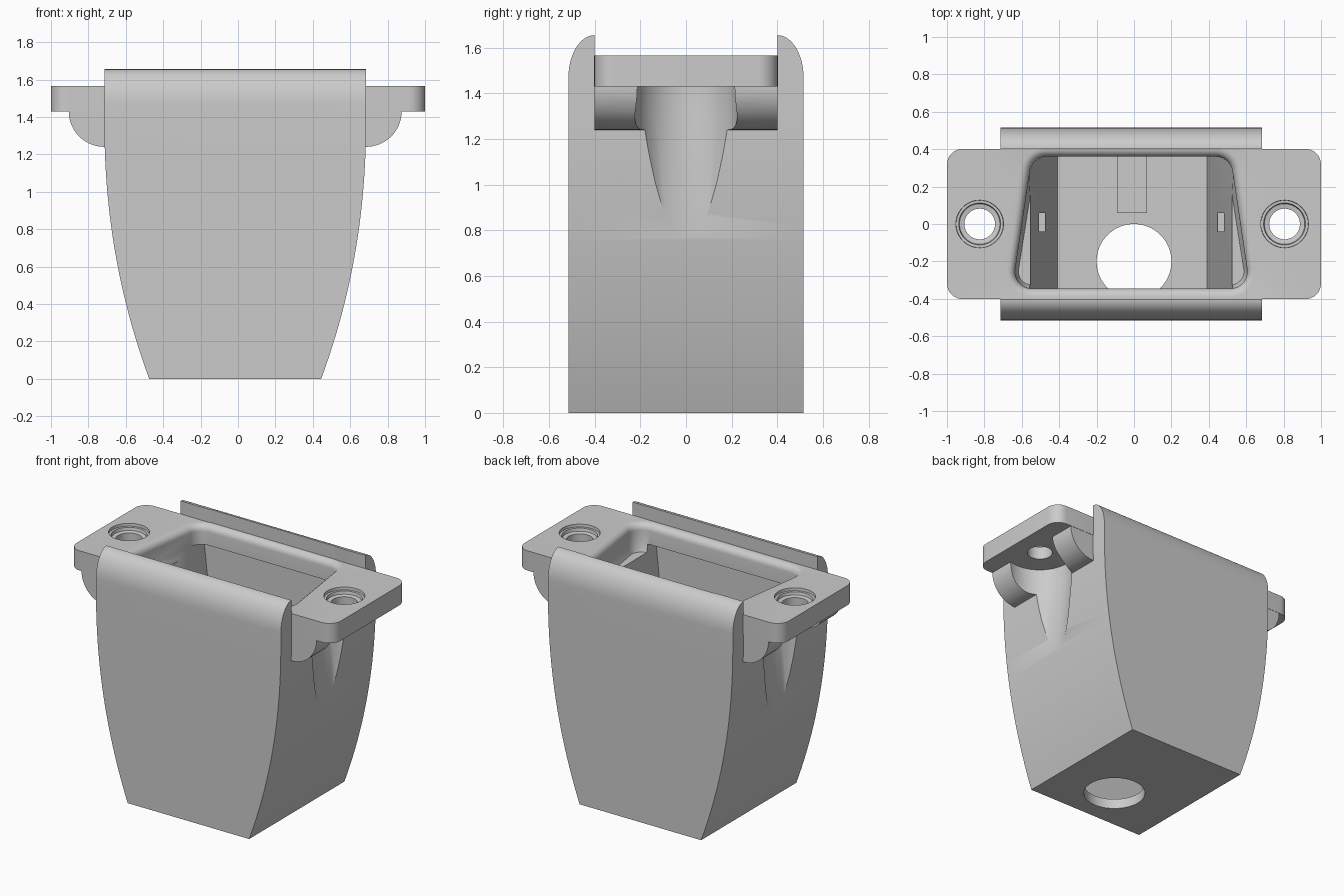
import bpy, bmesh, math
from mathutils import Vector

if "Cube" in bpy.data.objects:
    bpy.data.objects.remove(bpy.data.objects["Cube"])

CX = -0.015          # centre of the body
HOLES = (-0.825, 0.805)

grey = bpy.data.materials.new("warm grey plastic")
grey.diffuse_color = (0.6, 0.6, 0.6, 1)
grey.use_nodes = True
grey.node_tree.nodes["Principled BSDF"].inputs["Base Color"].default_value = grey.diffuse_color


def loft(name, loops):
    """Closed solid through equal-length loops of 3D points."""
    bm = bmesh.new()
    rows = [[bm.verts.new(p) for p in loop] for loop in loops]
    n = len(rows[0])
    for a, b in zip(rows, rows[1:]):
        for i in range(n):
            bm.faces.new((a[i], a[(i + 1) % n], b[(i + 1) % n], b[i]))
    bm.faces.new(rows[0][::-1])
    bm.faces.new(rows[-1])
    bmesh.ops.recalc_face_normals(bm, faces=bm.faces)
    mesh = bpy.data.meshes.new(name)
    bm.to_mesh(mesh)
    bm.free()
    obj = bpy.data.objects.new(name, mesh)
    bpy.context.collection.objects.link(obj)
    mesh.materials.append(grey)
    return obj


def prism(name, pts, axis, a, b):
    """Extrude a 2D outline along one axis."""
    def place(p, t):
        return {'x': (t, p[0], p[1]), 'y': (p[0], t, p[1]), 'z': (p[0], p[1], t)}[axis]
    return loft(name, [[place(p, t) for p in pts] for t in (a, b)])


def box(name, x0, x1, y0, y1, z0, z1):
    return prism(name, [(x0, y0), (x1, y0), (x1, y1), (x0, y1)], 'z', z0, z1)


def turned(name, x, y, profile, n=48):
    """Round solid about a vertical axis from (radius, z) pairs."""
    return loft(name, [[(x + r * math.cos(2 * math.pi * i / n),
                         y + r * math.sin(2 * math.pi * i / n), z)
                        for i in range(n)] for r, z in profile])


def rounded(corners, r, steps=8):
    """Round the corners of a convex counter-clockwise outline."""
    out = []
    for i, c in enumerate(corners):
        c = Vector(c)
        u = (Vector(corners[i - 1]) - c).normalized()
        v = (Vector(corners[(i + 1) % len(corners)]) - c).normalized()
        half = u.angle(v) / 2
        centre = c + (u + v).normalized() * r / math.sin(half)
        start = c + u * r / math.tan(half) - centre
        sweep = math.pi - 2 * half
        for k in range(steps + 1):
            t = sweep * k / steps
            out.append((centre.x + start.x * math.cos(t) - start.y * math.sin(t),
                        centre.y + start.x * math.sin(t) + start.y * math.cos(t)))
    return out


def combine(target, tool, op):
    mod = target.modifiers.new("combine", 'BOOLEAN')
    mod.operation, mod.object, mod.solver = op, tool, 'EXACT'
    bpy.context.view_layer.objects.active = target
    bpy.ops.object.modifier_apply(modifier=mod.name)
    bpy.data.objects.remove(tool)


# Body: bulging front outline crossed with a side outline that has two lips
def half_width(z):
    t = min(z / 1.4, 1)
    return 0.46 + 0.24 * (1 - (1 - t) ** 2.15)


levels = [1.4 * i / 24 for i in range(25)] + [1.7]
right = [(CX + half_width(z), z) for z in levels]
left = [(CX - half_width(z), z) for z in reversed(levels)]
body = prism("housing", right + left, 'y', -0.7, 0.7)

lip = [(0.40 + 0.115 * math.cos(a), 1.47 + 0.185 * math.sin(a))
       for a in [math.pi / 2 * i / 12 for i in range(13)]]
side = [(0.515, -0.2)] + lip + [(0.40, 1.5)]
side += [(-y, z) for y, z in reversed(side)]
combine(body, prism("side_outline", side, 'x', -1.2, 1.2), 'INTERSECT')

# Quarter-round ribs under the ears
for s in (-1, 1):
    wall = CX + s * 0.60
    rib = [(wall, 1.235), (wall, 1.45), (CX + s * 0.89, 1.45)]
    rib += [(CX + s * (0.70 + 0.19 * math.cos(a)), 1.43 - 0.19 * math.sin(a))
            for a in [math.pi / 2 * i / 14 for i in range(15)]]
    combine(body, prism("rib", rib, 'y', -0.40, 0.40), 'UNION')

# Tapered screw clearance through the ribs and into the side walls
for x in HOLES:
    combine(body, turned("clearance", x, 0, [(0.155, 0.70), (0.225, 1.3), (0.225, 1.46)]),
            'DIFFERENCE')

# Mounting flange
flange = rounded([(-1, -0.402), (1, -0.402), (1, 0.402), (-1, 0.402)], 0.085)
combine(body, prism("flange", flange, 'z', 1.43, 1.565), 'UNION')

# Inner cavity with sloping side walls
cavity = [(CX - 0.395, 0.07), (CX + 0.405, 0.07), (CX + 0.545, 1.43), (CX - 0.545, 1.43)]
combine(body, prism("cavity", cavity, 'y', -0.43, 0.43), 'DIFFERENCE')


# Trapezoid opening with a rounded rim
def opening(d, z):
    pts = [(CX - 0.635 - d, -0.345 - d), (CX + 0.635 + d, -0.345 - d),
           (CX + 0.53 + d, 0.36 + d), (CX - 0.53 - d, 0.36 + d)]
    return [(x, y, z) for x, y in rounded(pts, 0.09 + d)]


rim = [opening(-0.02, 1.38), opening(0, 1.43), opening(0, 1.52)]
rim += [opening(0.045 * (1 - math.cos(a)), 1.52 + 0.045 * math.sin(a))
        for a in [math.pi / 2 * i / 6 for i in range(1, 7)]]
rim.append(opening(0.045, 1.7))
combine(body, loft("opening", rim), 'DIFFERENCE')

# Stepped screw holes
for x in HOLES:
    steps = [(0.082, 1.3), (0.082, 1.52), (0.108, 1.525), (0.112, 1.545),
             (0.126, 1.546), (0.13, 1.6)]
    combine(body, turned("screw_hole", x, 0, steps), 'DIFFERENCE')

# Cable hole in the floor and small slots in the side walls
combine(body, turned("cable_hole", 0, -0.2, [(0.2, -0.1), (0.2, 0.2)], 64), 'DIFFERENCE')
for s in (-1, 1):
    x = CX + s * 0.482
    combine(body, box("slot", x - 0.02, x + 0.02, -0.04, 0.06, 0.62, 0.95), 'DIFFERENCE')

# Strain relief block on the floor
floor_block = box("floor_block", -0.09, 0.07, 0.06, 0.44, 0.06, 0.11)

# Smooth curved surfaces, keep the edges sharp
bpy.ops.object.select_all(action='DESELECT')
body.select_set(True)
bpy.context.view_layer.objects.active = body
bpy.ops.object.shade_smooth_by_angle(angle=math.radians(30))
